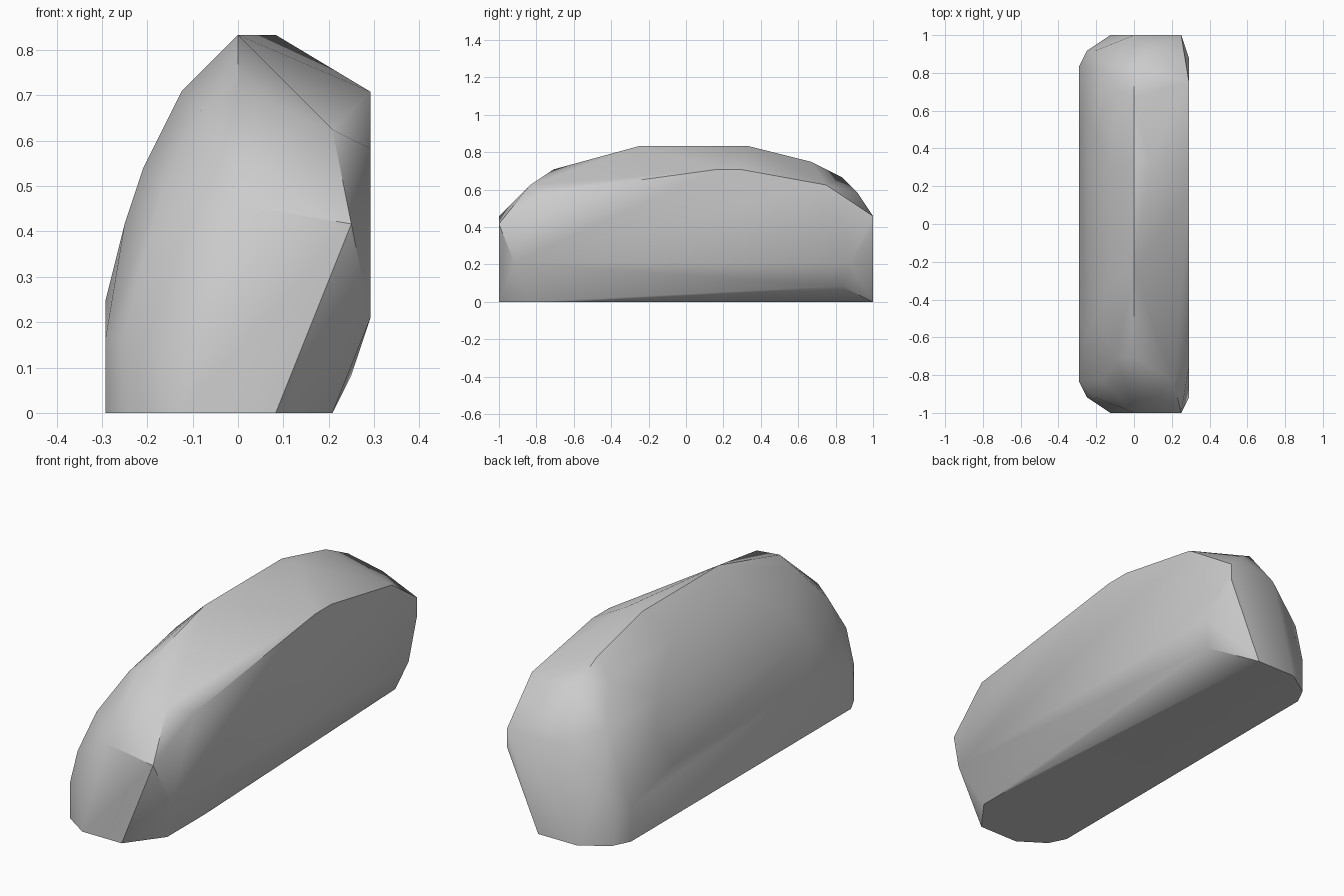
import bpy
import bmesh
import math
from mathutils import Vector

default_cube = bpy.data.objects.get("Cube")
if default_cube:
    bpy.data.objects.remove(default_cube, do_unlink=True)

GRID = 1 / 24  # corner positions snap to this step


def make_material(name, colour):
    material = bpy.data.materials.new(name)
    material.use_nodes = True
    material.diffuse_color = colour
    shader = material.node_tree.nodes["Principled BSDF"]
    shader.inputs["Base Color"].default_value = colour
    shader.inputs["Roughness"].default_value = 0.8
    return material


def both_ends(corners):
    """Repeat the corners at the front and the back end."""
    return corners + [(x, -y, z) for x, y, z in corners]


# Outline of the flat base and the top of the end faces
base_ends = both_ends([(2, 24, 0), (-3, 24, 0), (-6, 22, 0), (-7, 20, 0), (0, 24, 11)])
base_side = [(5, -20, 0), (5, -13, 0), (6, 20, 2)]
end_face_corners = [(6, -24, 10), (6, 24, 11), (6, 24, 9)]

# Rounded left shoulder: tight at the ends, broad in the middle
shoulder_ends = both_ends([(-7, 20, 4), (-6, 22, 4), (-5, 22, 8), (-4, 20, 12), (-2, 17, 16)])
shoulder_middle = both_ends([(-7, 12, 6), (-6, 14, 10), (-5, 12, 13), (-3, 7, 17)])

# Ridge along the top, running front to back
ridge = [(0, -17, 17), (0, -6, 20), (0, 8, 20), (2, 8, 20), (0, 16, 18), (0, 20, 16), (3, 22, 14)]

# Flat cleaved side
cleaved_side = [(5, -20, 15), (7, -18, 14), (7, 4, 17), (7, 7, 17), (7, 18, 15), (7, 21, 5), (7, -22, 5)]


def make_stone(name, corners, material):
    """Wrap a solid skin around the corner points."""
    bm = bmesh.new()
    for corner in corners:
        bm.verts.new(Vector(corner) * GRID)
    result = bmesh.ops.convex_hull(bm, input=bm.verts[:])
    buried = set(result["geom_interior"] + result["geom_unused"])
    loose = [v for v in bm.verts if v in buried or not v.link_faces]
    bmesh.ops.delete(bm, geom=loose, context="VERTS")
    bmesh.ops.dissolve_limit(bm, angle_limit=math.radians(1), verts=bm.verts[:], edges=bm.edges[:])
    bmesh.ops.recalc_face_normals(bm, faces=bm.faces[:])

    mesh = bpy.data.meshes.new(name)
    bm.to_mesh(mesh)
    bm.free()
    mesh.materials.append(material)
    stone = bpy.data.objects.new(name, mesh)
    bpy.context.collection.objects.link(stone)
    return stone


stone_grey = make_material("stone_grey", (0.6, 0.6, 0.6, 1))
all_corners = (base_ends + base_side + end_face_corners + shoulder_ends
               + shoulder_middle + ridge + cleaved_side)
stone = make_stone("stone", all_corners, stone_grey)

# Soften shallow facets and keep the cleaved edges crisp
bpy.ops.object.select_all(action="DESELECT")
stone.select_set(True)
bpy.context.view_layer.objects.active = stone
bpy.ops.object.shade_smooth_by_angle(angle=math.radians(35))
